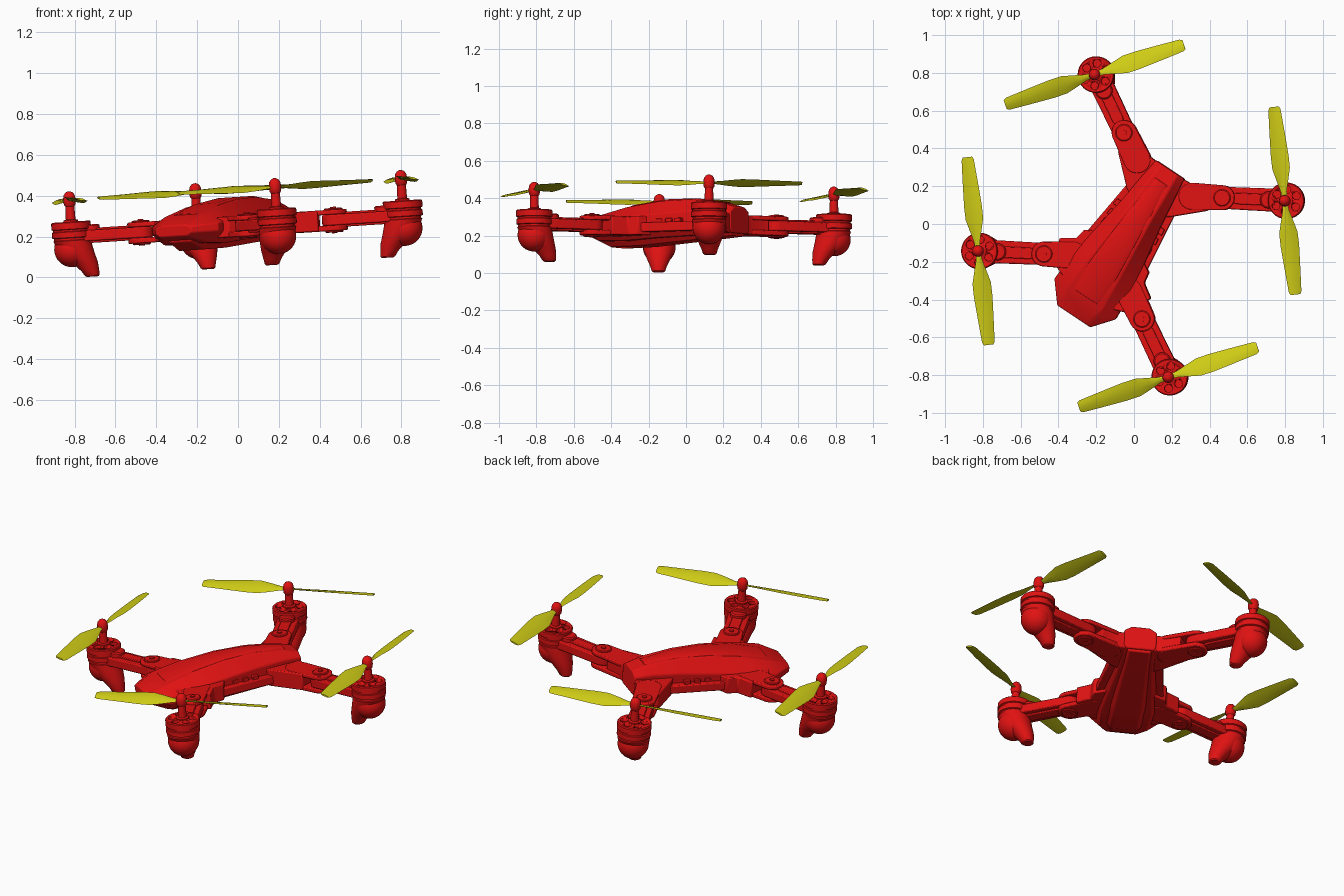
import bpy, bmesh, math
from mathutils import Matrix, Vector

if "Cube" in bpy.data.objects:
    bpy.data.objects.remove(bpy.data.objects["Cube"])


def material(name, rgb):
    m = bpy.data.materials.new(name)
    m.use_nodes = True
    m.diffuse_color = (*rgb, 1)
    m.node_tree.nodes["Principled BSDF"].inputs["Base Color"].default_value = (*rgb, 1)
    return m


RED = material("red plastic", (0.75, 0.006, 0.006))
YELLOW = material("yellow blade", (0.62, 0.6, 0.008))

# The whole craft is turned and leans slightly sideways
T = Matrix.Translation
POSE = (T((-0.015, -0.01, 0.45)) @ Matrix.Rotation(-0.064, 4, 'Y')
        @ Matrix.Rotation(math.radians(-33.5), 4, 'Z') @ T((0, 0, -0.45)))


def finish(name, bm, mat=RED, place=Matrix(), bevel=0.0, angle=35):
    bmesh.ops.recalc_face_normals(bm, faces=bm.faces)
    me = bpy.data.meshes.new(name)
    bm.to_mesh(me)
    bm.free()
    me.materials.append(mat)
    ob = bpy.data.objects.new(name, me)
    bpy.context.scene.collection.objects.link(ob)
    ob.matrix_world = POSE @ place
    bpy.ops.object.select_all(action='DESELECT')
    bpy.context.view_layer.objects.active = ob
    ob.select_set(True)
    bpy.ops.object.shade_smooth_by_angle(angle=math.radians(angle))
    if bevel:
        b = ob.modifiers.new("bevel", 'BEVEL')
        b.width, b.segments = bevel, 2
    return ob


def loft(bm, rings):
    rows = [[bm.verts.new(p) for p in r] for r in rings]
    n = len(rows[0])
    for a, b in zip(rows, rows[1:]):
        for i in range(n):
            bm.faces.new((a[i], a[(i + 1) % n], b[(i + 1) % n], b[i]))
    bm.faces.new(rows[0])
    bm.faces.new(rows[-1])


def circle(x, y, z, r, n=32):
    return [(x + r * math.cos(k * math.tau / n), y + r * math.sin(k * math.tau / n), z)
            for k in range(n)]


def lathe(name, steps, place=Matrix(), mat=RED):
    # steps: height, radius, sideways shift
    bm = bmesh.new()
    loft(bm, [circle(s, 0, z, r) for z, r, s in steps])
    return finish(name, bm, mat, place)


def prism(name, pts, z0, z1, place=Matrix(), bevel=0.006):
    bm = bmesh.new()
    loft(bm, [[(x, y, z) for x, y in pts] for z in (z0, z1)])
    return finish(name, bm, RED, place, bevel, 30)


def hull(name, sections, bevel=0.006):
    # section: y, half widths (top, shoulder, belly), heights (top, shoulder, lower edge, belly)
    bm = bmesh.new()
    rings = []
    for y, wt, wm, wb, zt, zs, zl, zb in sections:
        half = [(wt, zt), (wm, zs), (wm, zl), (wb, zb)]
        rings.append([(x, y, z) for x, z in half] + [(-x, y, z) for x, z in reversed(half)])
    loft(bm, rings)
    return finish(name, bm, RED, Matrix(), bevel, 25)


# Body shell
hull("body_shell", [
    (-0.574, 0.07, 0.105, 0.08, 0.275, 0.265, 0.235, 0.22),
    (-0.464, 0.11, 0.195, 0.13, 0.32, 0.275, 0.235, 0.18),
    (-0.30, 0.10, 0.185, 0.14, 0.358, 0.295, 0.235, 0.175),
    (-0.10, 0.085, 0.155, 0.12, 0.384, 0.31, 0.23, 0.185),
    (0.08, 0.07, 0.125, 0.10, 0.388, 0.32, 0.225, 0.19),
    (0.25, 0.06, 0.105, 0.09, 0.37, 0.325, 0.22, 0.195),
    (0.357, 0.05, 0.09, 0.08, 0.34, 0.315, 0.22, 0.20)])

# Raised deck along the spine
hull("top_deck", [
    (-0.45, 0.05, 0.08, 0.08, 0.328, 0.322, 0.31, 0.30),
    (-0.28, 0.06, 0.085, 0.085, 0.37, 0.362, 0.34, 0.33),
    (-0.08, 0.05, 0.07, 0.07, 0.394, 0.386, 0.37, 0.36),
    (0.10, 0.035, 0.055, 0.055, 0.394, 0.386, 0.37, 0.36),
    (0.28, 0.025, 0.04, 0.04, 0.370, 0.362, 0.35, 0.34)], 0.003)

# Keel under the body
hull("keel", [
    (-0.52, 0.07, 0.08, 0.06, 0.24, 0.23, 0.21, 0.19),
    (-0.42, 0.085, 0.10, 0.075, 0.24, 0.22, 0.18, 0.148),
    (-0.22, 0.085, 0.10, 0.075, 0.24, 0.22, 0.18, 0.15),
    (0.20, 0.065, 0.075, 0.06, 0.24, 0.23, 0.20, 0.175),
    (0.345, 0.065, 0.075, 0.06, 0.24, 0.23, 0.21, 0.185)])

HUB, PIVOT = Vector((0.605, 0.56)), Vector((0.312, 0.385))
front_root = [(0.08, -0.09), (0.205, -0.16), (0.215, -0.22), (0.29, -0.27),
              (0.22, -0.405), (0.15, -0.43), (0.08, -0.42)]
rear_root = [(0.06, 0.10), (0.14, 0.15), (0.285, 0.285), (0.22, 0.40),
             (0.13, 0.355), (0.06, 0.35)]

# Side skirts and vents
for sx, side in ((1, "left"), (-1, "right")):
    skirt = [(sx * x, y) for x, y in ((0.1, -0.18), (0.19, -0.16), (0.15, 0.17), (0.08, 0.17))]
    prism(side + "_side_skirt", skirt, 0.215, 0.265)
    for k in range(3):
        y = -0.08 + 0.06 * k
        vent = [(sx * (0.1 + a), y + b) for a, b in ((0, 0), (0.055, 0), (0.05, 0.035), (0, 0.035))]
        prism(f"{side}_vent_{k + 1}", vent, 0.26, 0.285, bevel=0.003)


def capsule(r0, r1, length):
    # rounded bar from the origin along x
    pts = []
    for k in range(13):
        a = math.pi / 2 + math.pi * k / 12
        pts.append((r0 * math.cos(a), r0 * math.sin(a)))
    for k in range(13):
        a = -math.pi / 2 + math.pi * k / 12
        pts.append((length + r1 * math.cos(a), r1 * math.sin(a)))
    return pts


def pod(name, place):
    # local x points from the hub in along the arm
    body = lathe(name, [
        (0.05, 0.028, 0.09), (0.056, 0.036, 0.088), (0.08, 0.044, 0.08), (0.12, 0.062, 0.058),
        (0.17, 0.082, 0.024), (0.215, 0.09, 0.006), (0.232, 0.092, 0), (0.235, 0.087, 0),
        (0.245, 0.087, 0), (0.248, 0.096, 0), (0.275, 0.096, 0), (0.278, 0.09, 0),
        (0.286, 0.09, 0), (0.289, 0.097, 0), (0.32, 0.097, 0), (0.325, 0.092, 0)], place)
    bm = bmesh.new()
    for k in range(6):
        a = k * math.tau / 6 + 0.5
        x, y = 0.06 * math.cos(a), 0.06 * math.sin(a)
        loft(bm, [circle(x, y, z, 0.021, 16) for z in (0.305, 0.34)])
    cutter = finish(name + "_hole_cutter", bm, RED, place)
    cutter.hide_render = True
    cutter.hide_set(True)
    cut = body.modifiers.new("holes", 'BOOLEAN')
    cut.operation, cut.object, cut.solver = 'DIFFERENCE', cutter, 'EXACT'


def propeller(name, place):
    # span, half chord, sweep of the chord middle, pitch
    stations = [(0.0, 0.012, 0, 0.1), (0.05, 0.018, 0, 0.4), (0.11, 0.035, 0, 0.4),
                (0.17, 0.051, 0, 0.36), (0.24, 0.051, 0, 0.33), (0.36, 0.043, 0, 0.28),
                (0.485, 0.034, 0, 0.24), (0.5, 0.026, 0, 0.24)]
    bm = bmesh.new()
    for turn in (0, math.pi):
        rot = Matrix.Rotation(turn, 3, 'Z')
        rings = []
        for s, c, sweep, pitch in stations:
            ring = []
            for u, t in ((-1, 0), (-0.4, 0.006), (0.4, 0.006), (1, 0), (0.4, -0.004), (-0.4, -0.004)):
                v = u * c
                ring.append(rot @ Vector((s, v * math.cos(pitch) + sweep, t - v * math.sin(pitch))))
            rings.append(ring)
        loft(bm, rings)
    finish(name, bm, YELLOW, place, 0, 50)


# Four arms with motor pods and propellers
for sx, sy, label in ((1, -1, "front_left"), (-1, -1, "front_right"),
                      (1, 1, "rear_left"), (-1, 1, "rear_right")):
    root = [(sx * x, y) for x, y in (front_root if sy < 0 else rear_root)]
    prism(label + "_arm_root", root, 0.20, 0.30)

    hub = Vector((sx * HUB.x, sy * HUB.y, 0))
    pivot = Vector((sx * PIVOT.x, sy * PIVOT.y, 0))
    inward = pivot - hub
    heading = Matrix.Rotation(math.atan2(inward.y, inward.x), 4, 'Z')
    at_hub, at_pivot = T(hub) @ heading, T(pivot) @ heading

    prism(label + "_arm", capsule(0.062, 0.058, inward.length), 0.225, 0.278, at_hub)
    prism(label + "_arm_rib", capsule(0.03, 0.03, inward.length - 0.16), 0.215, 0.288,
          at_hub @ T((0.08, 0, 0)), 0.004)
    prism(label + "_upper_clamp", capsule(0.066, 0.072, 0.16), 0.278, 0.302, at_pivot)
    prism(label + "_lower_clamp", capsule(0.066, 0.072, 0.16), 0.198, 0.225, at_pivot)
    lathe(label + "_pivot_cap", [(0.19, 0.04, 0), (0.194, 0.045, 0), (0.306, 0.045, 0),
                                 (0.31, 0.04, 0)], at_pivot)
    lathe(label + "_pivot_screw", [(0.186, 0.014, 0), (0.316, 0.014, 0)], at_pivot)

    pod(label + "_motor_pod", at_hub)
    lathe(label + "_pod_boss", [(0.24, 0.045, 0.095), (0.30, 0.045, 0.095),
                                (0.306, 0.038, 0.095)], at_hub)
    lathe(label + "_pod_dome", [(0.19 + 0.088 * math.sin(a), max(0.088 * math.cos(a), 0.002), -0.002)
                                for a in [math.radians(d) for d in range(-90, 31, 10)]], at_hub)
    lathe(label + "_motor_shaft", [(0.31, 0.036, 0), (0.332, 0.036, 0), (0.336, 0.024, 0),
                                   (0.40, 0.022, 0), (0.408, 0.028, 0), (0.425, 0.03, 0),
                                   (0.44, 0.03, 0), (0.456, 0.027, 0), (0.468, 0.018, 0),
                                   (0.474, 0.006, 0)], at_hub)
    spin = Matrix.Rotation(math.radians(52 if sx * sy < 0 else -50), 4, 'Z')
    propeller(label + "_propeller", T(hub + Vector((0, 0, 0.43))) @ spin)
